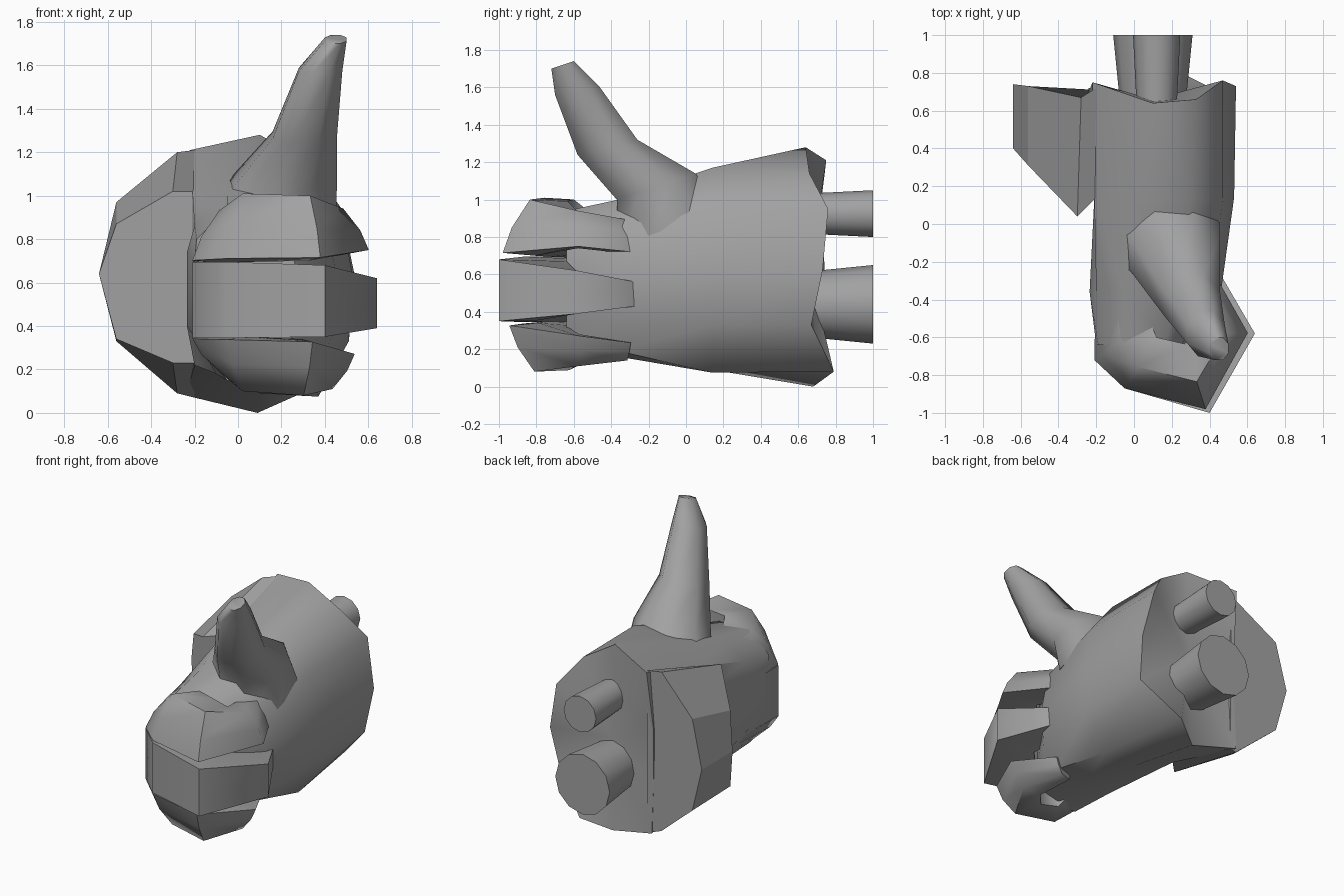
import bpy, bmesh
from math import cos, sin, pi, radians

old = bpy.data.objects.get("Cube")
if old:
    bpy.data.objects.remove(old, do_unlink=True)

grey = bpy.data.materials.new("plain grey")
grey.use_nodes = True
colour = (0.36, 0.36, 0.36, 1)
grey.diffuse_color = colour
grey.node_tree.nodes["Principled BSDF"].inputs["Base Color"].default_value = colour


def loft(name, rings, dish=None, angle=42):
    """Skin closed rings of points; dish sinks the first cap to that y."""
    bm = bmesh.new()
    rows = [[bm.verts.new(p) for p in ring] for ring in rings]
    n = len(rows[0])
    for a, b in zip(rows, rows[1:]):
        for i in range(n):
            j = (i + 1) % n
            bm.faces.new((a[i], a[j], b[j], b[i]))
    bm.faces.new(rows[-1])
    cap = bm.faces.new(rows[0])
    if dish is not None:
        centre = bmesh.ops.poke(bm, faces=[cap])["verts"][0]
        centre.co.y = dish
    bmesh.ops.recalc_face_normals(bm, faces=bm.faces)
    mesh = bpy.data.meshes.new(name)
    bm.to_mesh(mesh)
    bm.free()
    mesh.materials.append(grey)
    obj = bpy.data.objects.new(name, mesh)
    bpy.context.collection.objects.link(obj)
    bpy.ops.object.select_all(action='DESELECT')
    obj.select_set(True)
    bpy.context.view_layer.objects.active = obj
    bpy.ops.object.shade_smooth_by_angle(angle=radians(angle))


# Palm: wavy cuff rim (x, y, z), then flat sections (x, z) towards the knuckles
rim = [(-.22, .75, 1.21), (.1, .64, 1.28), (.33, .66, 1.14), (.47, .76, .95),
       (.54, .73, .62), (.51, .67, .33), (.27, .79, .08), (.09, .68, 0),
       (-.24, .72, .08), (-.24, .7, .43), (-.24, .7, .8)]
wrist = [(-.21, 1.02), (0, 1.13), (.3, 1.17), (.47, .95), (.53, .62), (.51, .33),
         (.37, .075), (.1, .09), (-.2, .22), (-.21, .43), (-.21, .8)]
knuckles = [(-.2, .86), (-.05, 1), (.25, 1), (.41, .85), (.46, .6), (.45, .38),
            (.34, .19), (.1, .16), (-.1, .18), (-.235, .4), (-.235, .74)]
inner_fist = [(-.19, .8), (-.05, .94), (.16, .94), (.25, .8), (.27, .6), (.26, .4),
              (.2, .18), (.1, .14), (-.05, .15), (-.2, .35), (-.2, .7)]
sections = [(.14, wrist), (-.36, knuckles), (-.64, inner_fist)]
loft("palm", [rim] + [[(x, y, z) for x, z in s] for y, s in sections], dish=.66, angle=50)

# Flared cuff wing, cut off at a slant on its front
back = [(-.2, .72, 1.21), (-.28, .67, 1.2), (-.56, .73, .97), (-.64, .74, .64),
        (-.56, .73, .33), (-.28, .67, .09), (-.2, .71, .07)]
front = [(-.2, .14, 1.02), (-.3, .04, 1.02), (-.56, .31, .87), (-.64, .4, .64),
         (-.56, .31, .34), (-.3, .04, .23), (-.2, .14, .23)]
loft("cuff_wing", [back, front], angle=25)

# Fingers: outer and inner corners of each joint, seen from above
joints = [((-.2, -.22), (.1, -.22)), ((-.21, -.72), (.08, -.5)),
          ((-.05, -.87), (.12, -.6)), ((.4, -1), (.28, -.64)),
          ((.64, -.58), (.34, -.58)), ((.46, -.27), (.28, -.32))]
# Cross-sections as (fraction outwards, fraction upwards)
slanted = [(1, .05), (.86, .5), (.58, 1), (0, .97), (0, .1), (.5, 0)]
square = [(1, 0), (1, .5), (1, 1), (0, .97), (0, .1), (.5, 0)]
flipped = [(t, 1 - f) for t, f in slanted]


def finger(name, section, reach, spans):
    """reach scales the curled half in x and y; spans are (low, high) per joint."""
    rings = []
    for k, ((outer, inner), (low, high)) in enumerate(zip(joints, spans)):
        ring = []
        for t, f in section:
            x, y = (b + t * (a - b) for a, b in zip(outer, inner))
            if k > 2:
                x, y = .1 + (x - .1) * reach[0], -.5 + (y + .5) * reach[1]
            ring.append((x, y, low + f * (high - low)))
        rings.append(ring)
    loft(name, rings, angle=60)


finger("upper_finger", slanted, (.93, .96),
       [(.67, .95), (.69, .93), (.695, 1.01), (.7, 1.0), (.74, .94), (.71, .89)])
finger("middle_finger", square, (1, 1),
       [(.35, .69), (.345, .695), (.345, .695), (.35, .68), (.39, .62), (.43, .56)])
finger("lower_finger", flipped, (.81, .89),
       [(.2, .36), (.19, .35), (.1, .35), (.08, .34), (.11, .28), (.14, .24)])


# Thumb: each ring spans front (y, z), back (y, z) and an x range
def thumb_ring(fy, fz, by, bz, x0, x1):
    ring = []
    for i in range(8):
        a = (i + .5) * pi / 4
        u, v = cos(a) / cos(pi / 8) / 2, sin(a) / cos(pi / 8) / 2
        ring.append(((x0 + x1) / 2 + u * (x1 - x0),
                     (fy + by) / 2 + v * (by - fy),
                     (fz + bz) / 2 + v * (bz - fz)))
    return ring


loft("thumb", [thumb_ring(-.36, .75, .2, .95, -.14, .45),
               thumb_ring(-.37, 1.0, .05, 1.14, -.02, .455),
               thumb_ring(-.58, 1.24, -.26, 1.32, .16, .455),
               thumb_ring(-.7, 1.56, -.46, 1.6, .28, .48),
               thumb_ring(-.72, 1.7, -.6, 1.74, .4, .5)], angle=60)


# Two tapered rods out of the back
def rod(name, x, z, radius, root):
    def circle(y, r):
        return [(x + r * cos(i * pi / 6), y, z + r * sin(i * pi / 6)) for i in range(12)]
    loft(name, [circle(1, radius), circle(.6, root)])


rod("upper_rod", .12, .925, .125, .105)
rod("lower_rod", .1, .44, .21, .17)
